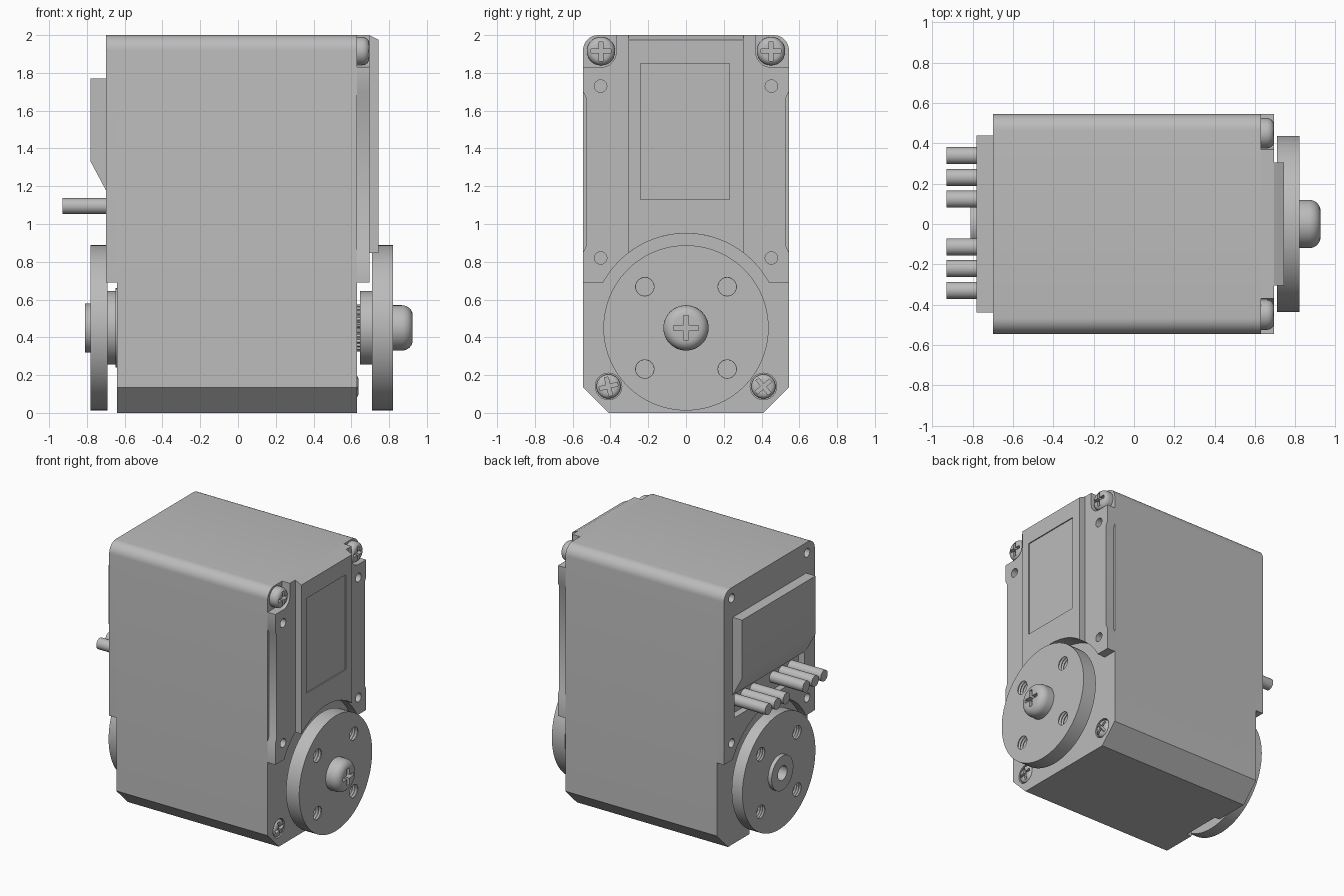
import bpy
import bmesh
from math import sin, cos, pi, asin, acos, radians

if "Cube" in bpy.data.objects:
    bpy.data.objects.remove(bpy.data.objects["Cube"])

grey = bpy.data.materials.new("plain grey")
grey.use_nodes = True
grey.diffuse_color = (0.5, 0.5, 0.5, 1)
grey.node_tree.nodes["Principled BSDF"].inputs["Base Color"].default_value = (0.5, 0.5, 0.5, 1)

AXLE = 0.45      # height of the output axle
CLEAR = 0.5      # clearance radius around each horn
parts = []


def finish(name, bm):
    bmesh.ops.recalc_face_normals(bm, faces=bm.faces[:])
    mesh = bpy.data.meshes.new(name)
    bm.to_mesh(mesh)
    bm.free()
    mesh.materials.append(grey)
    obj = bpy.data.objects.new(name, mesh)
    bpy.context.collection.objects.link(obj)
    parts.append(obj)
    return obj


def loft(name, rings):
    """Skin a row of equal rings and cap both ends."""
    bm = bmesh.new()
    loops = [[bm.verts.new(p) for p in ring] for ring in rings]
    n = len(loops[0])
    for a, b in zip(loops, loops[1:]):
        for i in range(n):
            bm.faces.new((a[i], a[(i + 1) % n], b[(i + 1) % n], b[i]))
    bm.faces.new(loops[0])
    bm.faces.new(loops[-1])
    return finish(name, bm)


def prism(name, profile, x0, x1):
    return loft(name, [[(x, y, z) for y, z in profile] for x in (x0, x1)])


def lathe(name, profile, y, z, seg=48):
    return loft(name, [[(x, y + r * cos(2 * pi * i / seg), z + r * sin(2 * pi * i / seg))
                        for i in range(seg)] for x, r in profile])


def cyl(name, x0, x1, y, z, r, seg=48):
    return lathe(name, [(x0, r), (x1, r)], y, z, seg)


def rect(y0, y1, z0, z1):
    return [(y0, z0), (y1, z0), (y1, z1), (y0, z1)]


def arc(cy, cz, r, a0, a1, n):
    return [(cy + r * cos(a0 + (a1 - a0) * i / n), cz + r * sin(a0 + (a1 - a0) * i / n))
            for i in range(n + 1)]


def mirrored(half):
    """Close a half profile (+y side, bottom to top) with its mirror image."""
    return half + [(-y, z) for y, z in reversed(half)]


def cut(obj, cutter):
    mod = obj.modifiers.new("cut", 'BOOLEAN')
    mod.operation = 'DIFFERENCE'
    mod.solver = 'EXACT'
    mod.object = cutter
    dg = bpy.context.evaluated_depsgraph_get()
    mesh = bpy.data.meshes.new_from_object(obj.evaluated_get(dg))
    obj.modifiers.clear()
    obj.data = mesh
    parts.remove(cutter)
    bpy.data.objects.remove(cutter)


def cross(x0, x1, y, z, arm, half, turn):
    """Cutter for a cross-shaped screw recess."""
    pts = []
    for k in range(4):
        a = turn + k * pi / 2
        for u, v in ((half, -half), (arm, -half), (arm, half)):
            pts.append((y + u * cos(a) - v * sin(a), z + u * sin(a) + v * cos(a)))
    return prism("cross_cutter", pts, x0, x1)


def screw(name, x0, x1, y, z, r, arm, half, turn=0.0):
    h = x1 - x0
    dome = [(x0 + h * (0.45 + 0.55 * sin(a)), r * (0.55 + 0.45 * cos(a)))
            for a in (pi / 2 * i / 6 for i in range(7))]
    head = lathe(name, [(x0, r)] + dome, y, z)
    cut(head, cross(x1 - h * 0.5, x1 + 0.05, y, z, arm, half, turn))


# Main case: chamfered bottom, rounded top
round_top = arc(0.465, 1.92, 0.08, 0, pi / 2, 8)
body = prism("main_case", mirrored([(0.41, 0), (0.545, 0.135)] + round_top), -0.64, 0.63)
cut(body, prism("slot", rect(-0.15, 0.15, -0.1, 0.25), -0.7, -0.6))

# Rear cover with arched clearance over the horn
edge = asin((0.69 - AXLE) / CLEAR)
arch = arc(0, AXLE, CLEAR, pi / 2, edge, 20)
rear = prism("rear_cover", mirrored(arch + [(0.545, 0.69)] + round_top), -0.70, -0.64)
cut(rear, prism("plug_pocket", rect(-0.42, 0.42, 1.0, 1.18), -0.8, -0.65))

# Front cover, notched at the top corners for screws
side = [(0.545, 0.69), (0.545, 0.85), (0.53, 0.88), (0.53, 1.67), (0.545, 1.7), (0.545, 1.83)]
notch = arc(0.45, 1.91, 0.08, -pi / 2, -pi, 8)
front = prism("front_cover", mirrored(arch + side + notch + [(0.37, 2.0)]), 0.63, 0.695)

# Raised centre panel with sloped top and shallow label recess
panel = prism("centre_panel",
              mirrored(arc(0, AXLE, CLEAR, pi / 2, acos(0.305 / CLEAR), 14) + [(0.305, 2.0)]),
              0.695, 0.745)
for v in panel.data.vertices:
    if v.co.z > 1.99 and v.co.x > 0.72:
        v.co.z = 1.975
cut(panel, prism("label_recess", rect(-0.24, 0.23, 1.13, 1.85), 0.737, 0.8))

for s in (-1, 1):
    # Screw holes in both covers
    for z in (0.82, 1.73):
        cut(front, cyl("hole", 0.645, 0.8, s * 0.452, z, 0.033, 24))
    for z in (0.82, 1.92):
        cut(rear, cyl("hole", -0.8, -0.65, s * 0.452, z, 0.033, 24))
    # Case screws
    screw("top_screw", 0.625, 0.695, s * 0.45, 1.915, 0.075, 0.052, 0.011)
    cut(body, cyl("screw_seat", 0.6, 0.7, s * 0.41, 0.14, 0.07))
    screw("bottom_screw", 0.595, 0.638, s * 0.41, 0.14, 0.064, 0.05, 0.01,
          0.25 if s < 0 else 0.7)

# Connector housing with sloped underside
outline = [(-0.70, 1.18), (-0.78, 1.33), (-0.78, 1.77), (-0.70, 1.77)]
loft("connector_housing", [[(x, y, z) for x, z in outline] for y in (-0.44, 0.44)])

# Two groups of three wires
for s in (-1, 1):
    for k in range(3):
        cyl("wire", -0.93, -0.65, 0.005 + s * (0.118 + 0.108 * k), 1.095, 0.042, 24)


def horn(name, x0, x1):
    disc = cyl(name, x0, x1, 0, AXLE, 0.4375, 96)
    # Threaded holes
    n = 14
    thread = [(x0 - 0.02 + (x1 - x0 + 0.04) * i / n, 0.057 if i % 2 else 0.048)
              for i in range(n + 1)]
    for sy in (-1, 1):
        for sz in (-1, 1):
            cut(disc, lathe("thread", thread, sy * 0.218, AXLE + sz * 0.218, 24))
    return disc


# Driven horn, hub, splined shaft and centre screw
horn("front_horn", 0.71, 0.82)
cyl("front_hub", 0.645, 0.71, 0, AXLE, 0.195)
spline = [(r * cos(2 * pi * i / 100), AXLE + r * sin(2 * pi * i / 100))
          for i, r in enumerate([0.125, 0.125, 0.113, 0.113] * 25)]
prism("splined_shaft", spline, 0.63, 0.645)
screw("centre_screw", 0.82, 0.925, 0, AXLE, 0.12, 0.065, 0.013)

# Idler horn, hub and boss
idler = horn("rear_horn", -0.78, -0.69)
cut(idler, cyl("bore", -0.9, -0.72, 0, AXLE, 0.055))
cyl("rear_hub", -0.69, -0.645, 0, AXLE, 0.195)
cyl("rear_seat", -0.648, -0.64, 0, AXLE, 0.21)
boss = cyl("rear_boss", -0.81, -0.78, 0, AXLE, 0.13)
cut(boss, cyl("bore", -0.9, -0.7, 0, AXLE, 0.055))

# Smooth curved faces, keep edges sharp
bpy.ops.object.select_all(action='DESELECT')
for obj in parts:
    obj.select_set(True)
bpy.context.view_layer.objects.active = parts[0]
bpy.ops.object.shade_smooth_by_angle(angle=radians(30))
